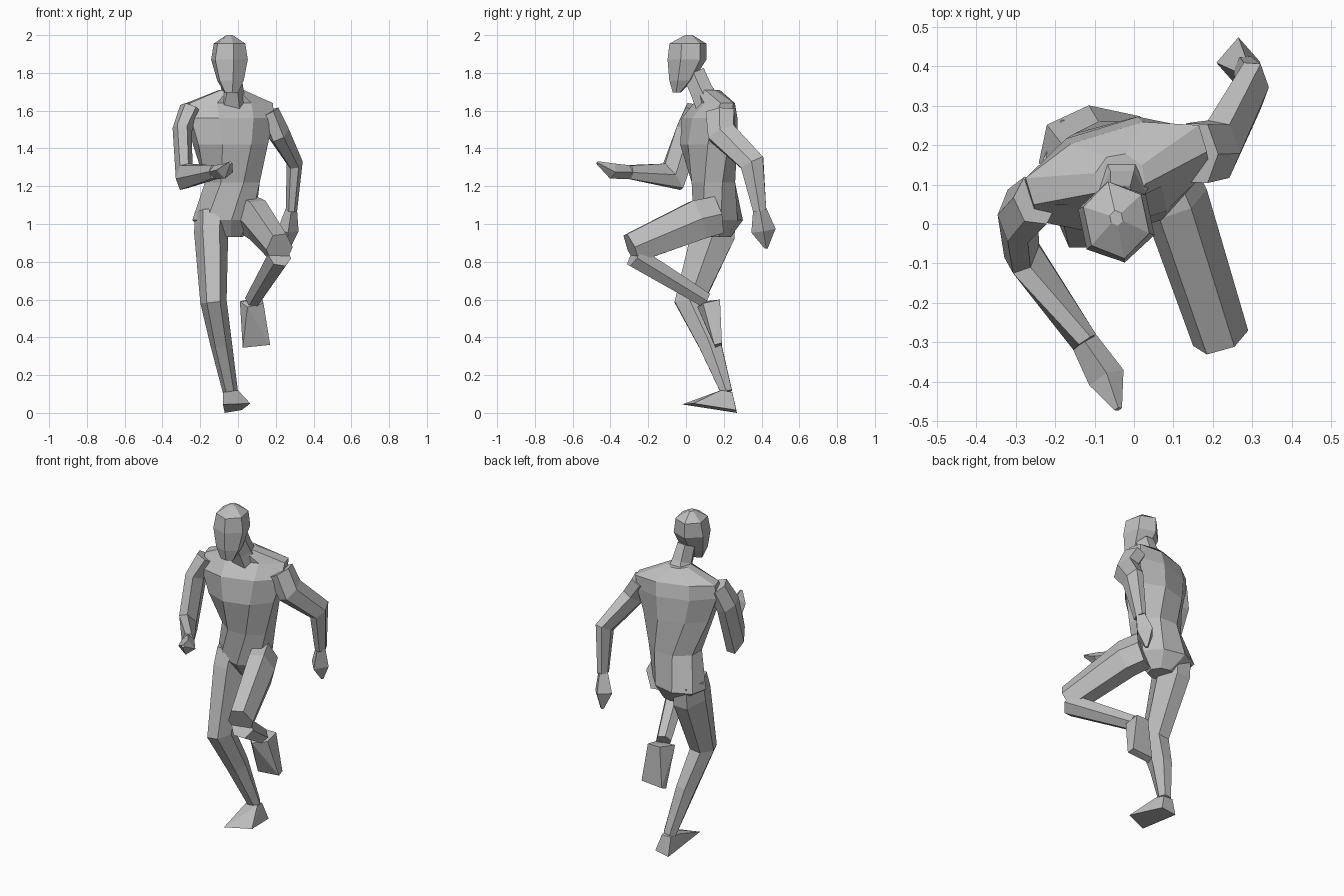
import bpy, bmesh
from math import cos, sin, pi, radians
from mathutils import Vector

cube = bpy.data.objects.get("Cube")
if cube:
    bpy.data.objects.remove(cube, do_unlink=True)

# One plain grey clay for the whole figure
clay = bpy.data.materials.new("plain grey")
clay.use_nodes = True
grey = (0.52, 0.52, 0.52, 1)
clay.diffuse_color = grey
clay.node_tree.nodes["Principled BSDF"].inputs["Base Color"].default_value = grey


def finish(name, bm):
    """Turn a bmesh into a flat-shaded object."""
    bmesh.ops.recalc_face_normals(bm, faces=bm.faces[:])
    mesh = bpy.data.meshes.new(name)
    bm.to_mesh(mesh)
    bm.free()
    mesh.materials.append(clay)
    obj = bpy.data.objects.new(name, mesh)
    bpy.context.scene.collection.objects.link(obj)
    return obj


def polygon(sides, offset):
    """Regular outline stretched so it exactly fills a square of half-size one."""
    pts = [(cos(2 * pi * (i + offset) / sides), sin(2 * pi * (i + offset) / sides))
           for i in range(sides)]
    wide = max(abs(p[0]) for p in pts)
    deep = max(abs(p[1]) for p in pts)
    return [(p[0] / wide, p[1] / deep) for p in pts]


def skin(name, rings):
    """Join rings of points with quads and close both ends."""
    bm = bmesh.new()
    loops = [[bm.verts.new(p) for p in ring] for ring in rings]
    for low, high in zip(loops, loops[1:]):
        count = len(low)
        for i in range(count):
            j = (i + 1) % count
            bm.faces.new((low[i], low[j], high[j], high[i]))
    bm.faces.new(loops[0][::-1])
    bm.faces.new(loops[-1])
    return finish(name, bm)


def limb(name, stations, side=(1, 0, 0), sides=6):
    """Tube along a bent path; each station is x, y, z, half width, half depth."""
    centres = [Vector(s[:3]) for s in stations]
    steps = [(b - a).normalized() for a, b in zip(centres, centres[1:])]
    outline = polygon(sides, 0)
    rings = []
    for i, (c, s) in enumerate(zip(centres, stations)):
        tangent = (steps[max(i - 1, 0)] + steps[min(i, len(steps) - 1)]).normalized()
        u = Vector(side)
        u = (u - u.dot(tangent) * tangent).normalized()
        v = tangent.cross(u)
        rings.append([c + u * p * s[3] + v * q * s[4] for p, q in outline])
    return skin(name, rings)


def stack(name, stations, sides):
    """Level rings piled up; the last value of a station is its turn in degrees."""
    outline = polygon(sides, 0.5)
    rings = []
    for x, y, z, a, b, turn in stations:
        t = radians(turn)
        u, v = Vector((cos(t), sin(t), 0)), Vector((-sin(t), cos(t), 0))
        rings.append([Vector((x, y, z)) + u * p * a + v * q * b for p, q in outline])
    return skin(name, rings)


def block(name, points):
    """Faceted solid wrapped around a few corners."""
    bm = bmesh.new()
    for p in points:
        bm.verts.new(p)
    hull = bmesh.ops.convex_hull(bm, input=bm.verts[:])
    loose = [v for v in hull["geom_interior"] if isinstance(v, bmesh.types.BMVert)]
    bmesh.ops.delete(bm, geom=loose, context="VERTS")
    return finish(name, bm)


# Trunk, twisted from hips to shoulders
stack("torso", [
    (-0.05, 0.17, 0.93, 0.07, 0.06, -15),
    (-0.075, 0.17, 1.02, 0.16, 0.12, -12),
    (-0.03, 0.145, 1.22, 0.145, 0.115, 0),
    (-0.04, 0.12, 1.42, 0.19, 0.135, 15),
    (-0.045, 0.125, 1.56, 0.23, 0.125, 17),
    (-0.045, 0.15, 1.64, 0.23, 0.085, 17),
    (-0.035, 0.115, 1.71, 0.06, 0.06, 10)], 8)

# Head and neck
limb("neck", [
    (-0.035, 0.12, 1.63, 0.09, 0.07),
    (-0.03, 0.08, 1.71, 0.06, 0.06),
    (-0.035, 0.04, 1.8, 0.05, 0.06)])
stack("head", [
    (-0.035, -0.05, 1.695, 0.035, 0.02, 12),
    (-0.04, -0.025, 1.76, 0.065, 0.065, 12),
    (-0.045, 0.005, 1.87, 0.088, 0.105, 12),
    (-0.045, 0.01, 1.955, 0.075, 0.1, 12),
    (-0.045, 0.015, 2.0, 0.015, 0.02, 12)], 6)

# Arms: the right one swings forward, the left one back
limb("right_arm", [
    (-0.25, 0.06, 1.61, 0.06, 0.06),
    (-0.295, 0.02, 1.5, 0.052, 0.07),
    (-0.285, -0.07, 1.25, 0.048, 0.08),
    (-0.125, -0.3, 1.275, 0.035, 0.036)])
limb("right_hand", [
    (-0.125, -0.3, 1.275, 0.035, 0.036),
    (-0.07, -0.39, 1.28, 0.048, 0.042),
    (-0.04, -0.47, 1.325, 0.01, 0.008)], sides=4)
limb("left_arm", [
    (0.16, 0.18, 1.59, 0.06, 0.075),
    (0.215, 0.19, 1.48, 0.06, 0.075),
    (0.3, 0.35, 1.325, 0.043, 0.065),
    (0.283, 0.39, 1.07, 0.03, 0.035)])
limb("left_hand", [
    (0.283, 0.39, 1.08, 0.03, 0.035),
    (0.265, 0.41, 0.965, 0.056, 0.065),
    (0.265, 0.425, 0.87, 0.01, 0.008)], sides=4)

# Standing leg
limb("right_leg", [
    (-0.14, 0.165, 1.06, 0.09, 0.1),
    (-0.142, 0.145, 0.95, 0.09, 0.115),
    (-0.13, 0.02, 0.59, 0.07, 0.08),
    (-0.09, 0.125, 0.37, 0.058, 0.06),
    (-0.04, 0.215, 0.11, 0.04, 0.03)])
block("right_foot", [
    (-0.08, 0.185, 0.11), (0, 0.185, 0.12), (-0.07, 0.245, 0.11), (-0.01, 0.245, 0.11),
    (-0.07, 0.27, 0), (0.02, 0.265, 0.015), (-0.08, -0.02, 0.045), (0.065, 0.04, 0.05)])

# Raised leg
limb("left_thigh", [
    (0.06, 0.16, 1.045, 0.08, 0.1),
    (0.105, 0.06, 1.02, 0.085, 0.105),
    (0.22, -0.29, 0.87, 0.073, 0.08)])
limb("left_shin", [
    (0.22, -0.275, 0.83, 0.065, 0.056),
    (0.08, 0.1, 0.6, 0.045, 0.04)])
block("left_foot", [
    (0.01, 0.09, 0.59), (0.135, 0.09, 0.58), (0.05, 0.06, 0.56),
    (0.13, 0.18, 0.6), (0.05, 0.18, 0.6),
    (0.025, 0.155, 0.345), (0.17, 0.15, 0.36), (0.165, 0.19, 0.37), (0.03, 0.19, 0.36)])
